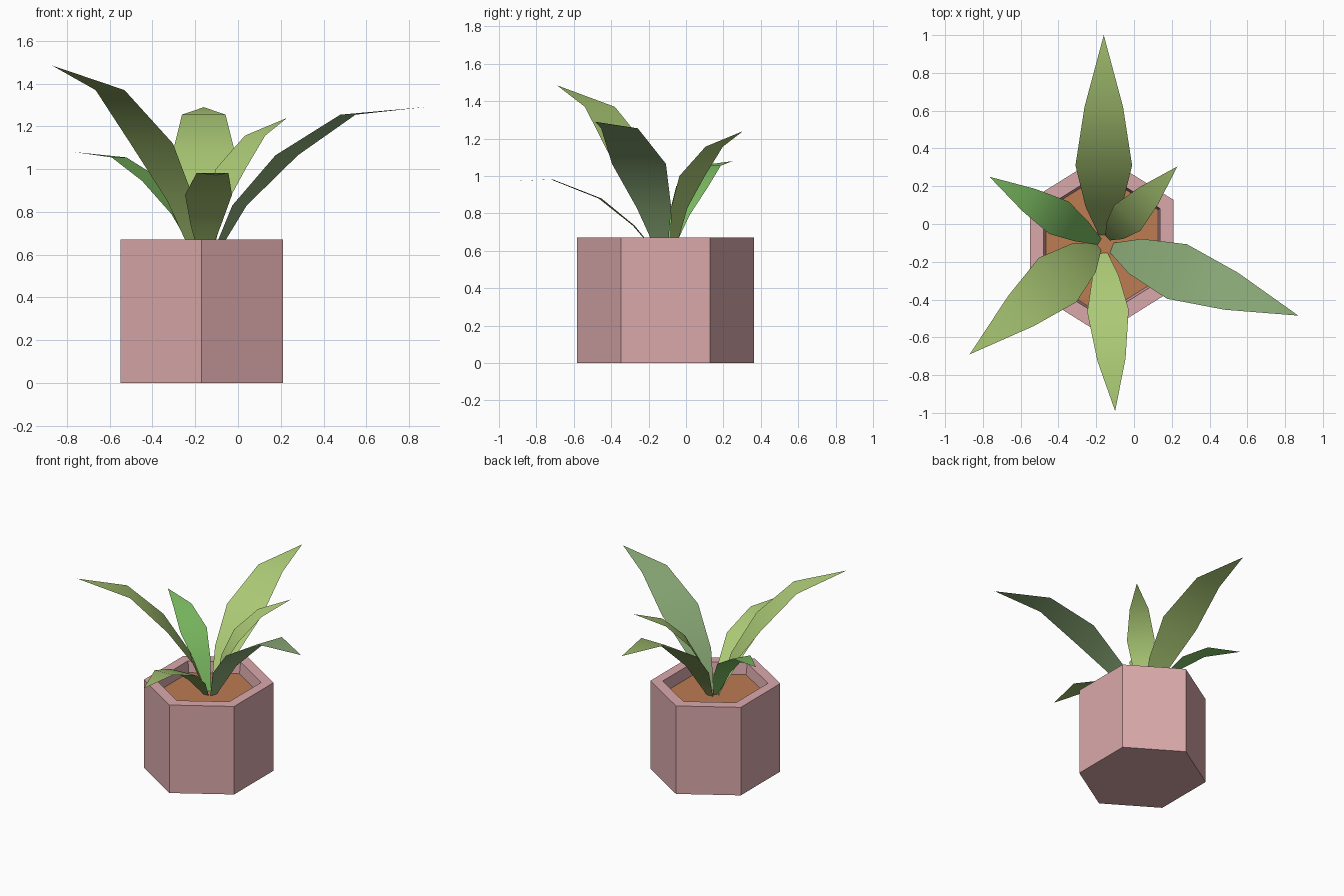
import bpy, bmesh, math
from mathutils import Vector

if "Cube" in bpy.data.objects:
    bpy.data.objects.remove(bpy.data.objects["Cube"])


def material(name, r, g, b):
    """Flat colour given as 0-255 sRGB, stored as linear."""
    def lin(c):
        c /= 255
        return c / 12.92 if c <= 0.04045 else ((c + 0.055) / 1.055) ** 2.4
    m = bpy.data.materials.new(name)
    m.diffuse_color = (lin(r), lin(g), lin(b), 1)
    m.use_nodes = True
    m.node_tree.nodes["Principled BSDF"].inputs["Base Color"].default_value = m.diffuse_color
    return m


PINK = material("pink_clay", 218, 169, 171)
SOIL = material("brown_soil", 188, 124, 82)
PALE = material("pale_green", 171, 201, 117)
SAGE = material("sage_green", 142, 174, 122)
BRIGHT = material("bright_green", 124, 188, 98)

CX, CY = -0.17, -0.11          # pot centre
RX, RY = 0.439, 0.474          # pot corner radii
SOIL_Z, RIM_Z = 0.585, 0.67


def finish(bm, name, mat, smooth=False):
    me = bpy.data.meshes.new(name)
    for f in bm.faces:
        f.smooth = smooth
    bm.to_mesh(me)
    bm.free()
    me.materials.append(mat)
    ob = bpy.data.objects.new(name, me)
    bpy.context.collection.objects.link(ob)
    return ob


def hex_ring(bm, scale, z):
    """Six corners of a hexagon with a corner towards the front."""
    angles = [math.radians(30 + 60 * i) for i in range(6)]
    return [bm.verts.new((CX + RX * scale * math.cos(a),
                          CY + RY * scale * math.sin(a), z)) for a in angles]


# Pot: outer wall, flat rim and slightly tapered inner wall
bm = bmesh.new()
rings = [hex_ring(bm, s, z) for s, z in
         ((1, 0), (1, RIM_Z), (0.81, RIM_Z), (0.775, SOIL_Z - 0.02))]
for lo, hi in zip(rings, rings[1:]):
    for i in range(6):
        j = (i + 1) % 6
        bm.faces.new((lo[i], lo[j], hi[j], hi[i]))
bm.faces.new(rings[0][::-1])
bm.faces.new(rings[-1])
finish(bm, "pot", PINK)

# Soil surface
bm = bmesh.new()
bm.faces.new(hex_ring(bm, 0.782, SOIL_Z))
finish(bm, "soil", SOIL)


def leaf(name, mat, base, tip, reach, heights, width):
    """Thin curved blade: narrow foot, three cross lines and a pointed tip."""
    base, tip = Vector(base), Vector(tip)
    length = (tip - base).length
    out = (tip - base) / length
    side = Vector((-out.y, out.x))
    bm = bmesh.new()
    rows = []
    for r, z, w in zip((0, *reach), (SOIL_Z - 0.005, *heights), (0.17, 0.64, 1, 0.68)):
        mid = base + out * r
        rows.append([bm.verts.new((*(mid + side * k * w * width / 2), z)) for k in (-1, 1)])
    end = bm.verts.new((*tip, heights[3]))
    for (a, b), (c, d) in zip(rows, rows[1:]):
        bm.faces.new((a, c, d, b))
    bm.faces.new((rows[-1][0], end, rows[-1][1]))
    finish(bm, name, mat, smooth=True)


# Leaves: foot, tip, reach and height of the cross lines, widest width
leaf("back_leaf", PALE, (-0.16, -0.06), (-0.16, 1.0),
     (0.15, 0.37, 0.68), (0.84, 1.06, 1.255, 1.29), 0.30)
leaf("front_left_leaf", PALE, (-0.19, -0.115), (-0.87, -0.69),
     (0.10, 0.28, 0.535), (0.85, 1.12, 1.37, 1.485), 0.308)
leaf("front_leaf", PALE, (-0.16, -0.15), (-0.10, -0.99),
     (0.13, 0.31, 0.57), (0.735, 0.88, 0.982, 0.97), 0.22)
leaf("front_right_leaf", SAGE, (-0.12, -0.125), (0.87, -0.485),
     (0.135, 0.37, 0.675), (0.83, 1.065, 1.255, 1.29), 0.307)
leaf("back_right_leaf", PALE, (-0.14, -0.075), (0.23, 0.305),
     (0.055, 0.15, 0.315), (0.83, 1.0, 1.157, 1.24), 0.195)
leaf("back_left_leaf", BRIGHT, (-0.18, -0.095), (-0.765, 0.25),
     (0.115, 0.253, 0.437), (0.79, 0.945, 1.055, 1.08), 0.20)
